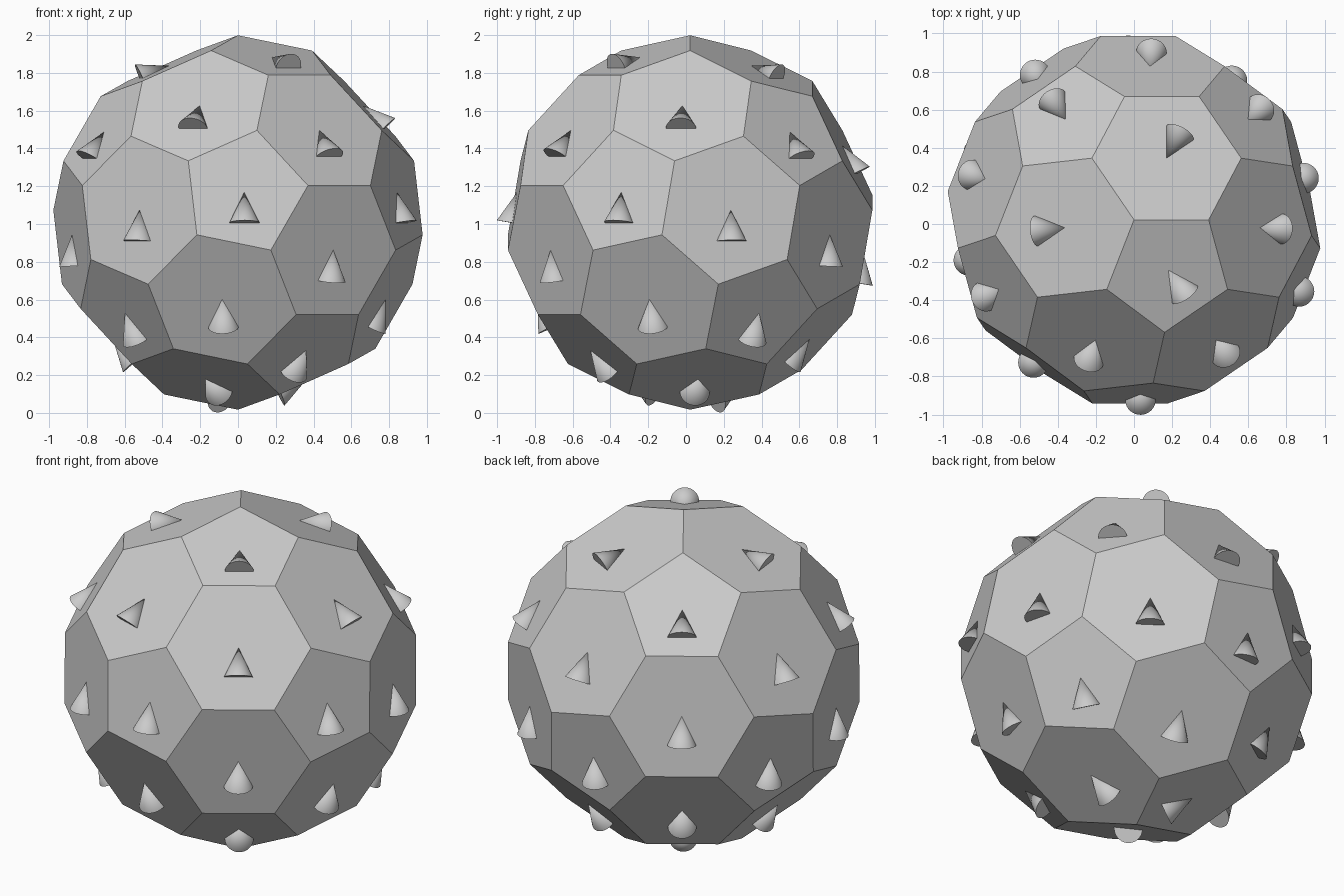
import bpy, bmesh, math
from mathutils import Vector, Matrix

if "Cube" in bpy.data.objects:
    bpy.data.objects.remove(bpy.data.objects["Cube"])

R = 0.991                       # circumradius of the ball
CENTRE = Vector((0, 0.022, 1.008))
SPIKE_R, SPIKE_L = 0.08, 0.164  # half-sunk cone on every face


def add_object(name, mesh):
    ob = bpy.data.objects.new(name, mesh)
    bpy.context.collection.objects.link(ob)
    return ob


# Truncated icosahedron: hull of the third-points of icosahedron edges
ico = bmesh.new()
bmesh.ops.create_icosphere(ico, subdivisions=1, radius=1)
edges = [(e.verts[0].co.copy(), e.verts[1].co.copy()) for e in ico.edges]
ico.free()
points = []
for a, b in edges:
    points += [(2 * a + b) / 3, (a + 2 * b) / 3]
pent_dir = edges[0][0]

# Turn it so one corner is on top and one pentagon edge runs along +x
zax = points[0].normalized()
mirror = (pent_dir - zax * pent_dir.dot(zax)).normalized()
xax = Matrix.Rotation(math.radians(55.7), 3, zax) @ mirror
yax = zax.cross(xax)
turn = Matrix((xax, yax, zax))

bm = bmesh.new()
for p in points:
    bm.verts.new(turn @ p.normalized() * R + CENTRE)
bmesh.ops.convex_hull(bm, input=bm.verts[:])
bmesh.ops.dissolve_limit(bm, angle_limit=math.radians(3),
                         verts=bm.verts[:], edges=bm.edges[:])
bmesh.ops.recalc_face_normals(bm, faces=bm.faces[:])
bm.normal_update()
faces = []
for f in bm.faces:
    c = sum((v.co for v in f.verts), Vector()) / len(f.verts)
    faces.append((c, (c - CENTRE).normalized()))
ball = bpy.data.meshes.new("ball")
bm.to_mesh(ball)
bm.free()
add_object("ball", ball)

# Shared cone mesh, tip at its origin, smooth side and crisp base rim
bm = bmesh.new()
bmesh.ops.create_cone(bm, cap_ends=True, segments=32, radius1=SPIKE_R,
                      radius2=0, depth=SPIKE_L,
                      matrix=Matrix.Translation((0, 0, -SPIKE_L / 2)))
bmesh.ops.remove_doubles(bm, verts=bm.verts[:], dist=1e-5)
for f in bm.faces:
    f.smooth = len(f.verts) < 5
for e in bm.edges:
    e.smooth = all(f.smooth for f in e.link_faces)
cone = bpy.data.meshes.new("cone")
bm.to_mesh(cone)
bm.free()

# One cone lying in each face, tip at the face centre pointing uphill
for i, (c, n) in enumerate(faces):
    up = (Vector((0, 0, 1)) - n * n.z).normalized()
    rot = Matrix((n.cross(up), n, up)).transposed()
    add_object(f"cone_{i + 1:02d}", cone).matrix_world = (
        Matrix.Translation(c) @ rot.to_4x4())
